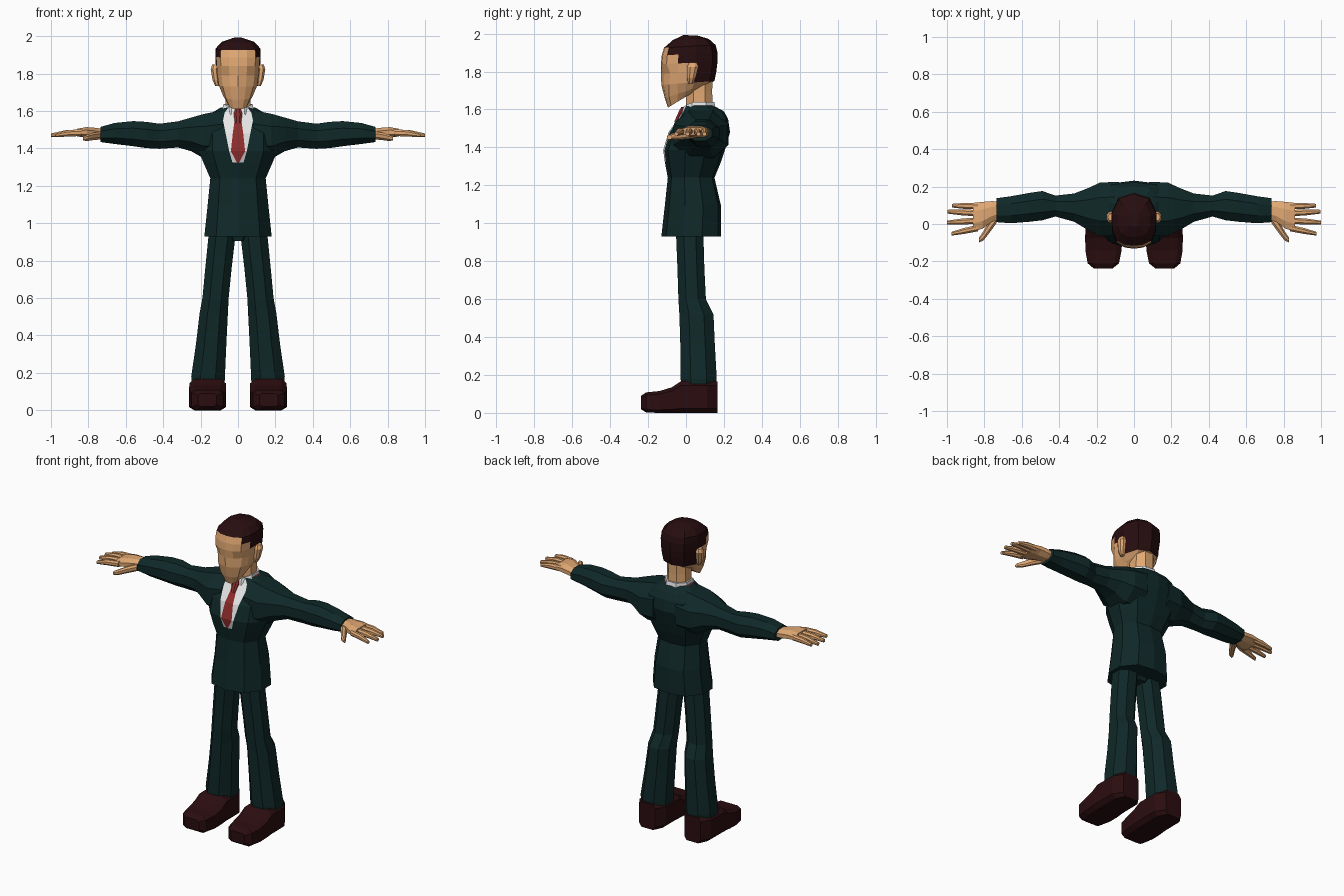
import bpy, bmesh
from mathutils import Vector

COLOURS = {
    "skin": (0.75, 0.39, 0.17), "dark_hair": (0.020, 0.004, 0.005),
    "suit_green": (0.005, 0.021, 0.021), "shoe_brown": (0.024, 0.004, 0.005),
    "shirt_white": (0.80, 0.80, 0.80), "tie_red": (0.27, 0.025, 0.025),
}
MATS = {}
for key, rgb in COLOURS.items():
    MATS[key] = bpy.data.materials.new(key)
    MATS[key].diffuse_color = (*rgb, 1)


def loft(name, rings, mats, rule=None, mirror=False):
    """Skin a list of equal-length rings and cap both ends."""
    bm = bmesh.new()
    rows = [[bm.verts.new(p) for p in ring] for ring in rings]
    n = len(rows[0])
    for i in range(len(rows) - 1):
        for j in range(n):
            k = (j + 1) % n
            f = bm.faces.new((rows[i][j], rows[i][k], rows[i + 1][k], rows[i + 1][j]))
            if rule:
                f.material_index = rule(i, min(j, n - 1 - j))
    bm.faces.new(rows[0])
    top = bm.faces.new(rows[-1])
    if rule:
        top.material_index = rule(len(rows) - 1, 0)
    bmesh.ops.recalc_face_normals(bm, faces=bm.faces)
    me = bpy.data.meshes.new(name)
    bm.to_mesh(me)
    bm.free()
    for m in mats:
        me.materials.append(MATS[m])
    ob = bpy.data.objects.new(name, me)
    bpy.context.collection.objects.link(ob)
    if mirror:
        mod = ob.modifiers.new("mirror", "MIRROR")
        mod.use_mirror_merge = False
    return ob


def octagon(axis, pos, a0, a1, b0, b1, c=0.28):
    """Chamfered rectangle across an axis, spanning a0..a1 and b0..b1."""
    shape = [(c, 0), (1 - c, 0), (1, c), (1, 1 - c), (1 - c, 1), (c, 1), (0, 1 - c), (0, c)]
    out = []
    for u, v in shape:
        p = [a0 + (a1 - a0) * u, b0 + (b1 - b0) * v]
        p.insert("xyz".index(axis), pos)
        out.append(Vector(p))
    return out


def tube(name, axis, rows, mat, mirror=True, c=0.28):
    return loft(name, [octagon(axis, *r, c=c) for r in rows], [mat], mirror=mirror)


def symmetric(half):
    """Complete a half ring (front centre to back centre) across x = 0."""
    return half + [Vector((-p.x, p.y, p.z)) for p in half[-2:0:-1]]


# Jacket body with shirt and tie as front strips: z, half width, front, back, tie, shirt
body = [
    (0.93, 0.180, -0.130, 0.185, 0.006, 0.03), (1.09, 0.163, -0.112, 0.185, 0.006, 0.03),
    (1.24, 0.148, -0.096, 0.150, 0.006, 0.03), (1.325, 0.185, -0.112, 0.185, 0.006, 0.03),
    (1.385, 0.210, -0.120, 0.205, 0.038, 0.047), (1.48, 0.210, -0.092, 0.232, 0.028, 0.066),
    (1.55, 0.190, -0.042, 0.222, 0.018, 0.080), (1.59, 0.140, -0.015, 0.200, 0.014, 0.072),
    (1.62, 0.090, 0.000, 0.145, 0.012, 0.050)]


def body_ring(z, w, f, b, tie, shirt):
    cols = [(0, 0), (tie, 0), (shirt, 0.02), (0.65 * w, 0.08), (w, 0.36),
            (w, 0.68), (0.62 * w, 0.95), (0, 1)]
    return symmetric([Vector((x, f + (b - f) * t, z)) for x, t in cols])


def body_colour(i, j):
    if i < 3 or j > 1:
        return 0
    return 2 if j == 0 else 1


loft("jacket", [body_ring(*r) for r in body],
     ["suit_green", "shirt_white", "tie_red"], body_colour)

# Sleeves: x, y range, z range
tube("sleeves", "x", [
    (0.08, -0.06, 0.225, 1.34, 1.605), (0.18, -0.065, 0.222, 1.345, 1.585),
    (0.25, -0.03, 0.190, 1.385, 1.565), (0.32, 0.012, 0.163, 1.405, 1.545),
    (0.42, 0.040, 0.152, 1.398, 1.532), (0.49, 0.020, 0.176, 1.402, 1.542),
    (0.56, 0.012, 0.166, 1.412, 1.546), (0.66, 0.004, 0.148, 1.424, 1.536),
    (0.735, 0.010, 0.138, 1.434, 1.515)], "suit_green")

# Palm, fingers and thumb
tube("palms", "x", [
    (0.71, 0.030, 0.120, 1.450, 1.502), (0.76, 0.012, 0.122, 1.452, 1.510),
    (0.81, -0.025, 0.118, 1.458, 1.514), (0.86, -0.040, 0.113, 1.464, 1.505)], "skin")
fingers = [("little", 0.095, 0.098, 0.972), ("ring", 0.058, 0.066, 0.998),
           ("middle", 0.018, 0.008, 1.0), ("index", -0.022, -0.052, 0.975)]
for label, y0, y1, tip in fingers:
    ym, xm = (y0 + y1) / 2, (0.84 + tip) / 2
    tube(label + "_fingers", "x", [
        (0.835, y0 - 0.017, y0 + 0.017, 1.466, 1.502),
        (xm, ym - 0.016, ym + 0.016, 1.464, 1.498),
        (tip, y1 - 0.010, y1 + 0.010, 1.460, 1.480)], "skin")
tube("thumbs", "x", [
    (0.735, 0.005, 0.070, 1.448, 1.490), (0.775, -0.050, 0.015, 1.444, 1.484),
    (0.805, -0.088, -0.038, 1.440, 1.474), (0.830, -0.100, -0.076, 1.442, 1.464)], "skin")

# Trousers: z, x range, y range
tube("trouser_legs", "z", [
    (0.13, 0.072, 0.248, -0.025, 0.160), (0.18, 0.070, 0.250, -0.028, 0.162),
    (0.36, 0.062, 0.224, -0.030, 0.152), (0.52, 0.054, 0.205, -0.035, 0.145),
    (0.60, 0.050, 0.190, -0.040, 0.105), (0.76, 0.034, 0.175, -0.045, 0.097),
    (0.93, 0.014, 0.158, -0.052, 0.092), (1.00, 0.004, 0.130, -0.055, 0.100)], "suit_green")
tube("trouser_seat", "z", [
    (0.905, -0.05, 0.05, -0.03, 0.075), (1.0, -0.12, 0.12, -0.05, 0.1)],
     "suit_green", mirror=False)

# Shoes: y, x range, z range
tube("shoes", "y", [
    (-0.238, 0.115, 0.215, 0.020, 0.090), (-0.210, 0.080, 0.248, 0.002, 0.108),
    (-0.140, 0.066, 0.260, 0.000, 0.115), (-0.075, 0.064, 0.261, 0.000, 0.135),
    (-0.025, 0.065, 0.260, 0.000, 0.168), (0.110, 0.066, 0.258, 0.000, 0.168),
    (0.167, 0.105, 0.220, 0.000, 0.166)], "shoe_brown", c=0.14)

# Neck, collar and tie knot
tube("neck", "z", [(1.58, -0.07, 0.07, 0.0, 0.142), (1.69, -0.066, 0.066, 0.0, 0.138),
                   (1.79, -0.066, 0.066, 0.0, 0.140)], "skin", mirror=False)
collar = []
for z, w, f, b, drop in [(1.585, 0.086, -0.030, 0.160, 0.030), (1.638, 0.078, -0.012, 0.150, 0.022)]:
    ring = octagon("z", z, -w, w, f, b)
    for p in ring[:2]:
        p.z -= drop
    collar.append(ring)
loft("shirt_collar", collar, ["shirt_white"])
tube("tie_knot", "z", [(1.535, -0.016, 0.016, -0.062, -0.02), (1.585, -0.023, 0.023, -0.040, 0.0),
                       (1.612, -0.014, 0.014, -0.026, 0.0)], "tie_red", mirror=False)

# Head: front z, back z, front y, back y, half width, eye socket depth
head = [
    (1.61, 1.71, -0.095, 0.070, 0.056, 0), (1.66, 1.735, -0.112, 0.120, 0.080, 0),
    (1.73, 1.75, -0.130, 0.150, 0.102, 0.012), (1.79, 1.80, -0.132, 0.160, 0.110, 0.020),
    (1.84, 1.85, -0.132, 0.166, 0.114, 0), (1.885, 1.90, -0.128, 0.166, 0.117, 0),
    (1.925, 1.94, -0.116, 0.156, 0.115, 0), (1.965, 1.972, -0.070, 0.120, 0.084, 0),
    (1.992, 1.990, -0.015, 0.060, 0.025, 0)]


def head_ring(zf, zb, f, b, w, socket):
    cols = [(0, 0), (0.42, 0.02), (0.80, 0.10), (1, 0.30), (1.02, 0.48),
            (1.04, 0.62), (0.72, 0.91), (0, 1)]
    half = [Vector((x * w, f + (b - f) * t, zf + (zb - zf) * t)) for x, t in cols]
    half[1].y += socket * 0.6
    half[2].y += socket
    return symmetric(half)


def head_colour(i, j):
    hair = i >= 6 or (i >= 5 and j >= 2) or (i >= 4 and j >= 3) or (i >= 2 and j >= 5)
    return 1 if hair else 0


loft("head", [head_ring(*r) for r in head], ["skin", "dark_hair"], head_colour)

# Ears
tube("ears", "z", [
    (1.735, 0.100, 0.122, 0.012, 0.038), (1.765, 0.100, 0.136, 0.006, 0.050),
    (1.825, 0.105, 0.146, 0.006, 0.066), (1.848, 0.105, 0.138, 0.018, 0.056)], "skin")
